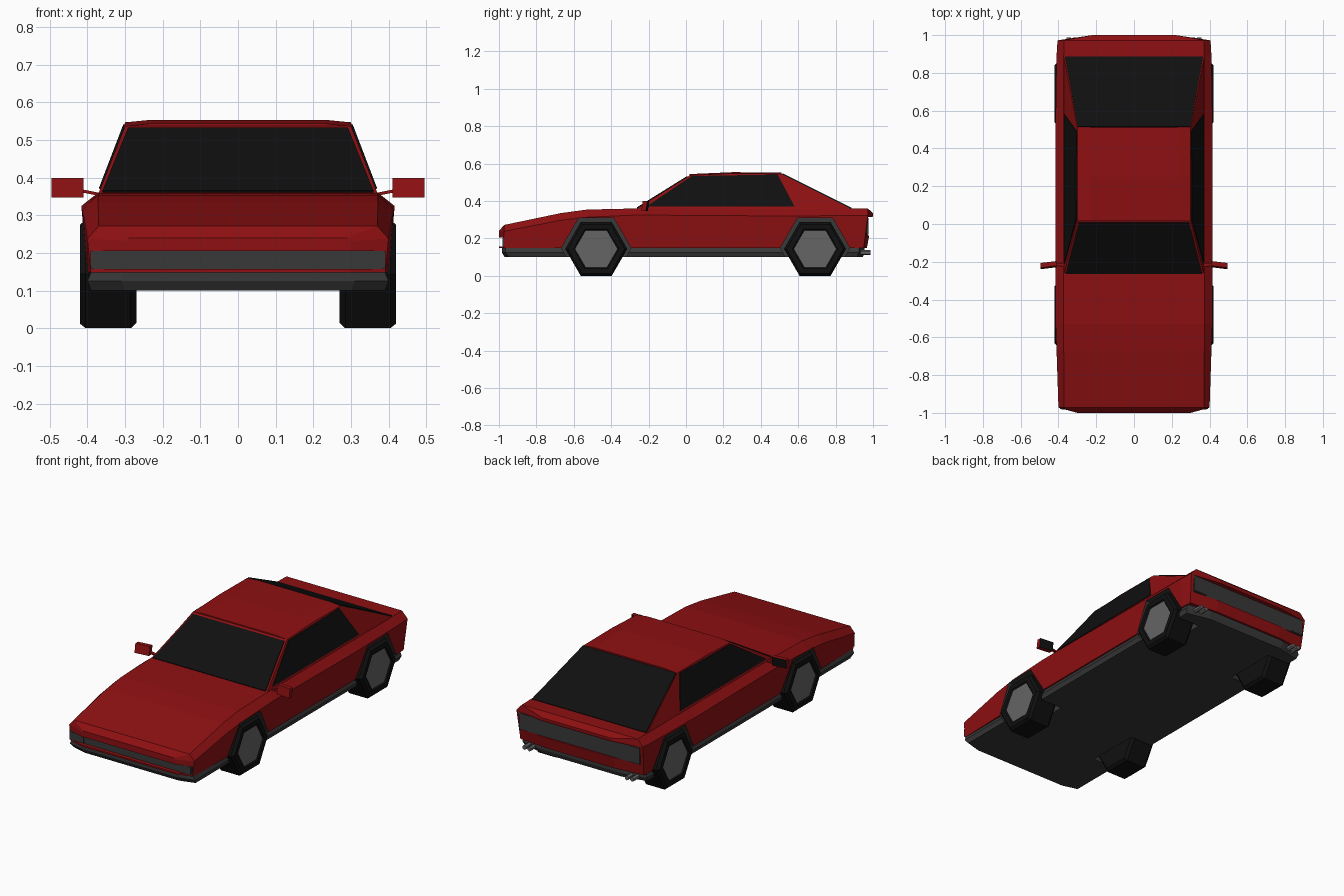
import bpy, bmesh, math
from mathutils import Vector, Matrix

if "Cube" in bpy.data.objects:
    bpy.data.objects.remove(bpy.data.objects["Cube"])

# Materials; every object carries all slots, so index = colour
COLOURS = [("red paint", (0.27, 0.005, 0.006)), ("black", (0.005, 0.005, 0.005)),
           ("dark grey trim", (0.04, 0.04, 0.04)), ("hub grey", (0.13, 0.13, 0.13))]
MATS = []
for n, c in COLOURS:
    m = bpy.data.materials.new(n)
    m.diffuse_color = (*c, 1)
    m.use_nodes = True
    m.node_tree.nodes["Principled BSDF"].inputs["Base Color"].default_value = m.diffuse_color
    MATS.append(m)
RED, BLACK, GREY, HUB = range(4)


def finish(name, bm, mat=None):
    bmesh.ops.recalc_face_normals(bm, faces=bm.faces)
    if mat is not None:
        for f in bm.faces:
            f.material_index = mat
    me = bpy.data.meshes.new(name)
    bm.to_mesh(me)
    bm.free()
    for m in MATS:
        me.materials.append(m)
    ob = bpy.data.objects.new(name, me)
    bpy.context.collection.objects.link(ob)
    return ob


def loft(name, stations, mat):
    """Skin mirrored half sections, each a bottom-to-top list of points."""
    bm = bmesh.new()
    rings = [[bm.verts.new(p) for p in s] + [bm.verts.new((-p[0], p[1], p[2])) for p in reversed(s)]
             for s in stations]
    n = len(rings[0])
    for a, b in zip(rings, rings[1:]):
        for i in range(n):
            j = (i + 1) % n
            bm.faces.new((a[i], a[j], b[j], b[i]))
    for r in (rings[0], rings[-1]):
        for i in range(n // 2 - 1):
            bm.faces.new((r[i], r[i + 1], r[n - 2 - i], r[n - 1 - i]))
    return finish(name, bm, mat)


def spin(name, rings, sides, centre, mat, cap_mat, mirror=1):
    """Prism along x from (x, radius) rings; the last cap takes cap_mat."""
    bm = bmesh.new()
    rs = [[bm.verts.new((mirror * x, centre[0] + r * math.cos(math.tau * k / sides),
                         centre[1] + r * math.sin(math.tau * k / sides)))
           for k in range(sides)] for x, r in rings]
    for a, b in zip(rs, rs[1:]):
        for k in range(sides):
            j = (k + 1) % sides
            bm.faces.new((a[k], a[j], b[j], b[k])).material_index = mat
    bm.faces.new(rs[0]).material_index = mat
    bm.faces.new(rs[-1]).material_index = cap_mat
    return finish(name, bm)


def plate(name, pts, mat, t=0.004):
    pts = [Vector(p) for p in pts]
    n = (pts[1] - pts[0]).cross(pts[2] - pts[1]).normalized() * t
    bm = bmesh.new()
    a = [bm.verts.new(p - n) for p in pts]
    b = [bm.verts.new(p + n) for p in pts]
    bm.faces.new(a)
    bm.faces.new(b)
    for i in range(len(pts)):
        j = (i + 1) % len(pts)
        bm.faces.new((a[i], a[j], b[j], b[i]))
    return finish(name, bm, mat)


def box(name, lo, hi, mat, rule=None):
    lo, hi = Vector(lo), Vector(hi)
    bm = bmesh.new()
    bmesh.ops.create_cube(bm, size=1, matrix=Matrix.Translation((lo + hi) / 2)
                          @ Matrix.Diagonal((*(hi - lo), 1)))
    bm.normal_update()
    for f in bm.faces:
        f.material_index = rule[1] if rule and f.normal.y * rule[0] > 0.9 else mat
    return finish(name, bm)


def cut(target, cutter):
    mod = target.modifiers.new("cut", 'BOOLEAN')
    mod.operation, mod.solver, mod.object = 'DIFFERENCE', 'EXACT', cutter
    bpy.context.view_layer.objects.active = target
    bpy.ops.object.modifier_apply(modifier=mod.name)


# Body shell: y, bottom y, bottom half width, shoulder (x, z), top (x, z)
BODY = [(-1.0, -1.0, .30, .30, .232, .29, .24), (-.972, -.972, .392, .40, .238, .37, .272),
        (-.67, -.67, .40, .41, .297, .372, .335), (-.53, -.53, .40, .415, .313, .372, .354),
        (-.27, -.27, .40, .416, .325, .372, .36), (.5, .5, .40, .416, .32, .372, .36),
        (.89, .89, .40, .41, .322, .372, .36), (.972, .95, .395, .405, .322, .37, .36),
        (1.0, .967, .22, .22, .325, .22, .335)]
body = loft("body", [[(wb, yb, .148), (ws, y, zs), (wt, y, zt)]
                     for y, yb, wb, ws, zs, wt, zt in BODY], RED)

# Lower skirt and bumpers
SKIRT = [(-.985, -.97, .30), (-.965, -.945, .39), (.925, .915, .39), (.955, .945, .25)]
skirt = loft("lower_skirt", [[(w, yb, .10), (w + .01, y, .125), (w, y, .15)]
                             for y, yb, w in SKIRT], GREY)

# Wheel wells, and wheels with hub faces
R, CZ = .166, .1438
for end, y in (("front", -.48), ("rear", .69)):
    for side, s in (("right", 1), ("left", -1)):
        c = spin("well_cutter", [(.25, .186), (.6, .186)], 6, (y, .149), GREY, GREY, s)
        cut(body, c)
        cut(skirt, c)
        bpy.data.objects.remove(c)
        spin(f"{end}_{side}_wheel", [(.27, R - .016), (.285, R), (.405, R), (.42, R - .014),
                                     (.42, .122), (.414, .114)], 6, (y, CZ), BLACK, HUB, s)

# Recessed grille and tail panel
for lo, hi, facing in (((-.5, -1.1, .157), (.5, -.978, .205), 1), ((-.5, .972, .215), (.5, 1.1, .315), -1)):
    c = box("recess_cutter", lo, hi, RED, (facing, GREY))
    cut(body, c)
    bpy.data.objects.remove(c)
box("grille", (-.392, -.979, .157), (.392, -.972, .205), GREY)
box("tail_panel", (-.385, .966, .215), (.385, .973, .315), GREY)

# Cabin: sloped front and rear ends, slightly crowned roof
CABIN = [(-.27, .02, .537), (.25, .25, .547), (.89, .51, .545)]
loft("cabin", [[(.372, yb, .355), (.30, yt, z), (.23, yt, z + .007)] for yb, yt, z in CABIN], RED)

# Glass plates
plate("windscreen", [(.36, -.262, .362), (.292, .008, .53), (-.292, .008, .53), (-.36, -.262, .362)], BLACK)
plate("rear_window", [(.365, .885, .36), (.298, .515, .545), (-.298, .515, .545), (-.365, .885, .36)], BLACK)

for side, s in (("right", 1), ("left", -1)):
    plate(f"{side}_side_window", [(s * (.372 - .072 * (z - .355) / .188), y, z) for y, z in
                                  ((-.21, .37), (.03, .532), (.49, .54), (.58, .37))], BLACK)
    # Lamps at the ends of the grille and tail panel
    for nm, y, z0, z1 in (("head", -.979, .159, .203), ("tail", .973, .22, .31)):
        xs = sorted((s * .30, s * .385))
        box(f"{side}_{nm}lamp", (xs[0], y - .003, z0), (xs[1], y + .003, z1), GREY)
    # Door mirror: red shell, black rear face, thin arm
    xs = sorted((s * .41, s * .495))
    m = box(f"{side}_mirror", (xs[0], -.23, .347), (xs[1], -.205, .399), RED, (1, BLACK))
    for v in m.data.vertices:
        v.co.y += .12 * (.45 - abs(v.co.x)) + .15 * (v.co.z - .373)
    plate(f"{side}_mirror_arm", [(s * .365, -.225, .355), (s * .415, -.222, .365),
                                 (s * .415, -.205, .365), (s * .365, -.208, .355)], RED)
    # Twin exhaust pipes
    for k, x in enumerate((.312, .345)):
        bm = bmesh.new()
        bmesh.ops.create_cone(bm, cap_ends=True, segments=6, radius1=.013, radius2=.013, depth=.09,
                              matrix=Matrix.Translation((s * x, .942, .124)) @ Matrix.Rotation(math.pi / 2, 4, 'X'))
        finish(f"{side}_exhaust_{k + 1}", bm, HUB)
